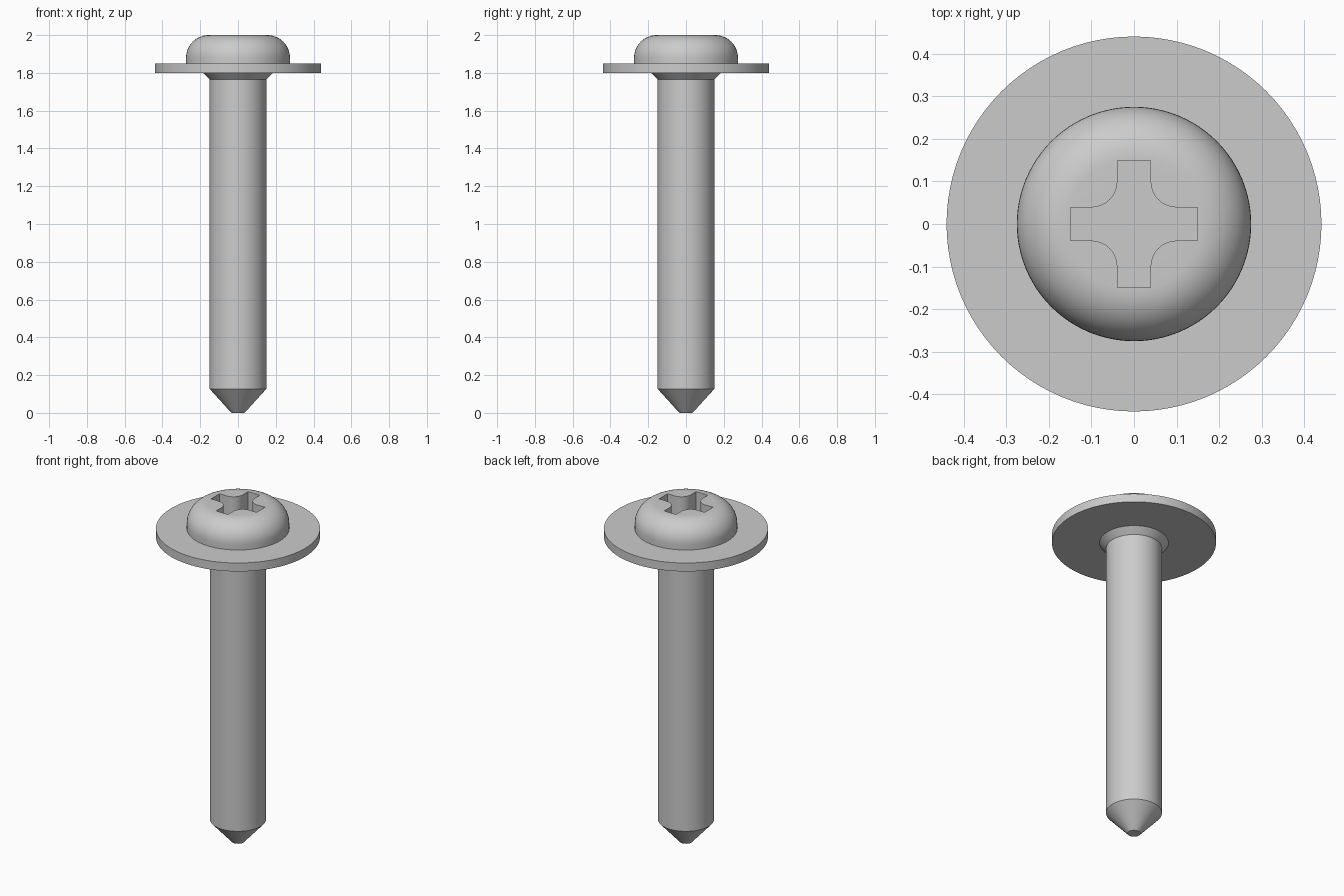
import bpy, bmesh, math
from mathutils import Matrix, Vector

cube = bpy.data.objects.get("Cube")
if cube:
    bpy.data.objects.remove(cube, do_unlink=True)

STEPS = 96

steel = bpy.data.materials.new("grey_steel")
steel.use_nodes = True
colour = (0.6, 0.6, 0.6, 1)
steel.diffuse_color = colour
steel.node_tree.nodes["Principled BSDF"].inputs["Base Color"].default_value = colour


def finish(name, bm):
    """Turn a bmesh into a named steel object."""
    bmesh.ops.remove_doubles(bm, verts=bm.verts, dist=1e-5)
    bmesh.ops.recalc_face_normals(bm, faces=bm.faces)
    mesh = bpy.data.meshes.new(name)
    bm.to_mesh(mesh)
    bm.free()
    mesh.materials.append(steel)
    obj = bpy.data.objects.new(name, mesh)
    bpy.context.collection.objects.link(obj)
    return obj


def lathe(name, profile, closed=False):
    """Spin a list of (radius, height) points around z."""
    bm = bmesh.new()
    verts = [bm.verts.new((r, 0, z)) for r, z in profile]
    pairs = list(zip(verts, verts[1:]))
    if closed:
        pairs.append((verts[-1], verts[0]))
    edges = [bm.edges.new(p) for p in pairs]
    bmesh.ops.spin(bm, geom=verts + edges, cent=(0, 0, 0), axis=(0, 0, 1),
                   angle=math.tau, steps=STEPS, use_duplicate=False)
    return finish(name, bm)


def smooth(obj):
    bpy.ops.object.select_all(action='DESELECT')
    obj.select_set(True)
    bpy.context.view_layer.objects.active = obj
    bpy.ops.object.shade_smooth_by_angle(angle=math.radians(25))


# Screw: blunt tip, plain shank, flared neck and rounded pan head
flat, curve, top = 0.155, 0.12, 2.0
dome = []
for i in range(13):
    a = math.radians(90 * i / 12)
    dome.append((flat + curve * math.cos(a), top - curve + curve * math.sin(a)))
screw = lathe("screw", [(0, 0), (0.035, 0), (0.15, 0.127), (0.15, 1.765),
                        (0.235, 1.85), (0.275, 1.85)] + dome + [(0, top)])

# Cross recess: four arms joined by round inner corners
arm, half, fillet, depth = 0.149, 0.039, 0.061, 0.15
quarter = [Vector((arm, half, 0))]
for i in range(9):
    a = math.radians(270 - 90 * i / 8)
    quarter.append(Vector((half + fillet + fillet * math.cos(a),
                           half + fillet + fillet * math.sin(a), 0)))
quarter.append(Vector((half, arm, 0)))
bm = bmesh.new()
outline = []
for k in range(4):
    turn = Matrix.Rotation(k * math.pi / 2, 3, 'Z')
    outline += [bm.verts.new(turn @ p + Vector((0, 0, top - depth))) for p in quarter]
base = bm.faces.new(outline)
grown = bmesh.ops.extrude_face_region(bm, geom=[base], use_keep_orig=True)
bmesh.ops.translate(bm, vec=(0, 0, depth + 0.1),
                    verts=[g for g in grown["geom"] if isinstance(g, bmesh.types.BMVert)])
cutter = finish("recess_cutter", bm)
cutter.hide_render = True

cut = screw.modifiers.new("recess", 'BOOLEAN')
cut.operation = 'DIFFERENCE'
cut.solver = 'EXACT'
cut.object = cutter
bpy.context.view_layer.objects.active = screw
bpy.ops.object.modifier_apply(modifier=cut.name)
bpy.data.objects.remove(cutter, do_unlink=True)
smooth(screw)

# Flat washer held under the head
washer = lathe("washer", [(0.185, 1.8), (0.44, 1.8), (0.44, 1.85), (0.235, 1.85)],
               closed=True)
smooth(washer)
